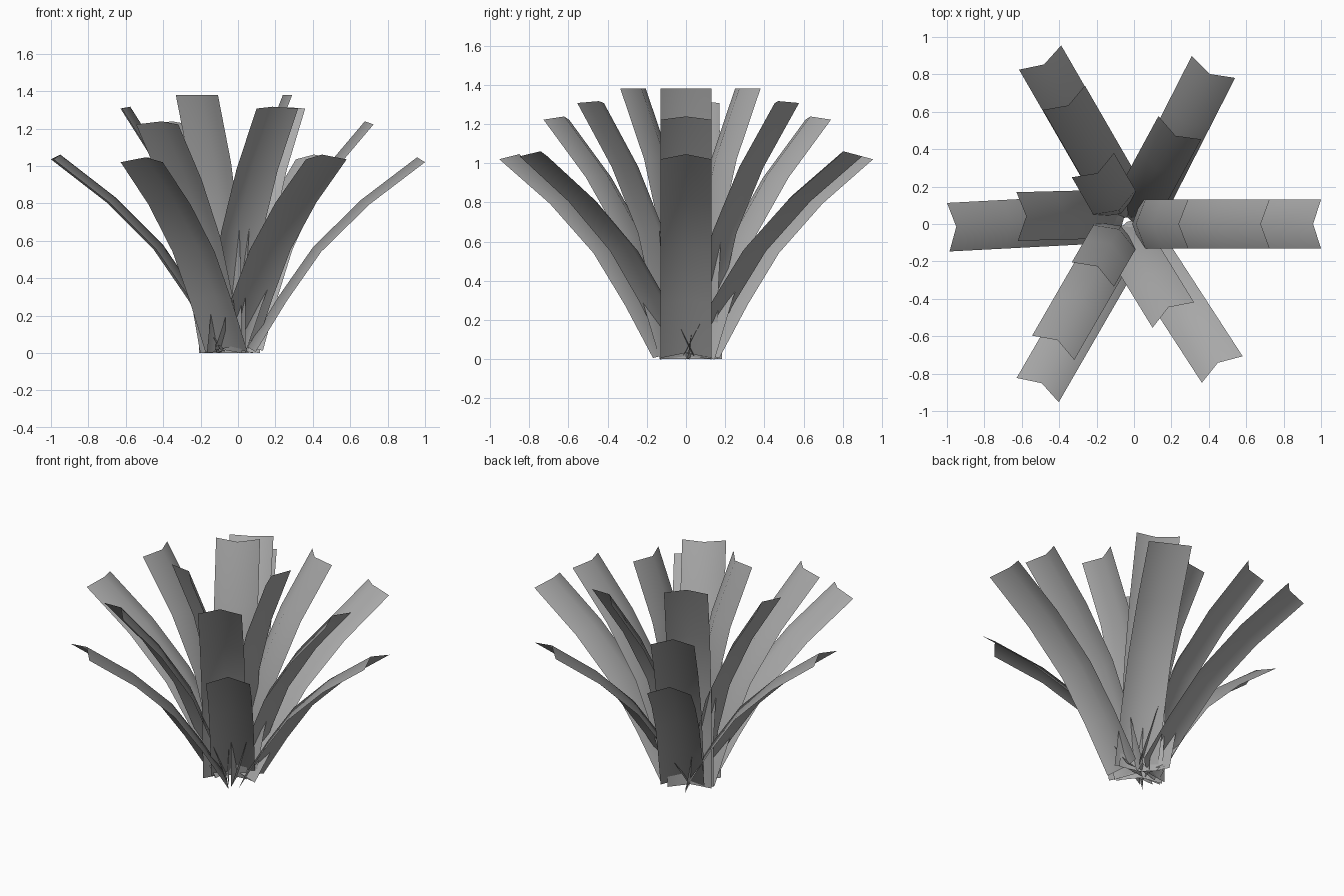
import bpy
import bmesh
from math import radians
from mathutils import Matrix, Vector

cube = bpy.data.objects.get("Cube")
if cube:
    bpy.data.objects.remove(cube)

grey = bpy.data.materials.new("leaf_grey")
grey.use_nodes = True
colour = (0.4, 0.4, 0.4, 1)
grey.diffuse_color = colour
grey.node_tree.nodes["Principled BSDF"].inputs["Base Color"].default_value = colour

# Leaf spine (outward, up), bending outward near the tip
SPINE = [(0, 0), (0, 0.33), (0.02, 0.66), (0.11, 1.02), (0.25, 1.38)]
HALF_WIDTH = 0.13
RIDGE = 0.05


def make_leaf(name, tip, angle, tilt, scale):
    """Creased strip with a raised middle, placed by the centre of its tip."""
    bm = bmesh.new()
    rows = []
    for out, up in SPINE:
        x, z = (out - SPINE[-1][0]) * scale, (up - SPINE[-1][1]) * scale
        rows.append([bm.verts.new((x - RIDGE * (side == 0), side * HALF_WIDTH, z))
                     for side in (-1, 0, 1)])
    for low, high in zip(rows, rows[1:]):
        for i in range(2):
            face = bm.faces.new((low[i + 1], low[i], high[i], high[i + 1]))
            face.smooth = True
    place = (Matrix.Translation(Vector(tip))
             @ Matrix.Rotation(radians(angle), 4, "Z")
             @ Matrix.Rotation(radians(tilt), 4, "Y"))
    bmesh.ops.transform(bm, matrix=place, verts=bm.verts)
    mesh = bpy.data.meshes.new(name)
    bm.to_mesh(mesh)
    bm.free()
    mesh.materials.append(grey)
    bpy.context.collection.objects.link(bpy.data.objects.new(name, mesh))


# Rings of three leaves: name, first angle, tilt, scale, tip height, tip positions
RINGS = [
    ("inner_leaf", 0, 0, 1, 1.38, [(0.29, 0), (-0.22, 0.315), (-0.22, -0.27)]),
    ("upper_leaf", 61.5, 11, 1, 1.307, [(0.245, 0.515), (-0.625, 0.04), (0.21, -0.487)]),
    ("middle_leaf", 0, 19, 1, 1.222, [(0.725, 0), (-0.375, 0.675), (-0.432, -0.662)]),
    ("outer_leaf", 0, 31.5, 0.97, 1.02, [(1, 0), (-0.502, 0.89), (-0.515, -0.888)]),
    ("lower_leaf", 63, 31, 0.97, 1.035, [(0.425, 0.84), (-0.993, -0.017), (0.472, -0.778)]),
]
for name, start, tilt, scale, height, tips in RINGS:
    for i, (x, y) in enumerate(tips):
        make_leaf(f"{name}_{i + 1}", (x, y, height), start + 120 * i, tilt, scale)
